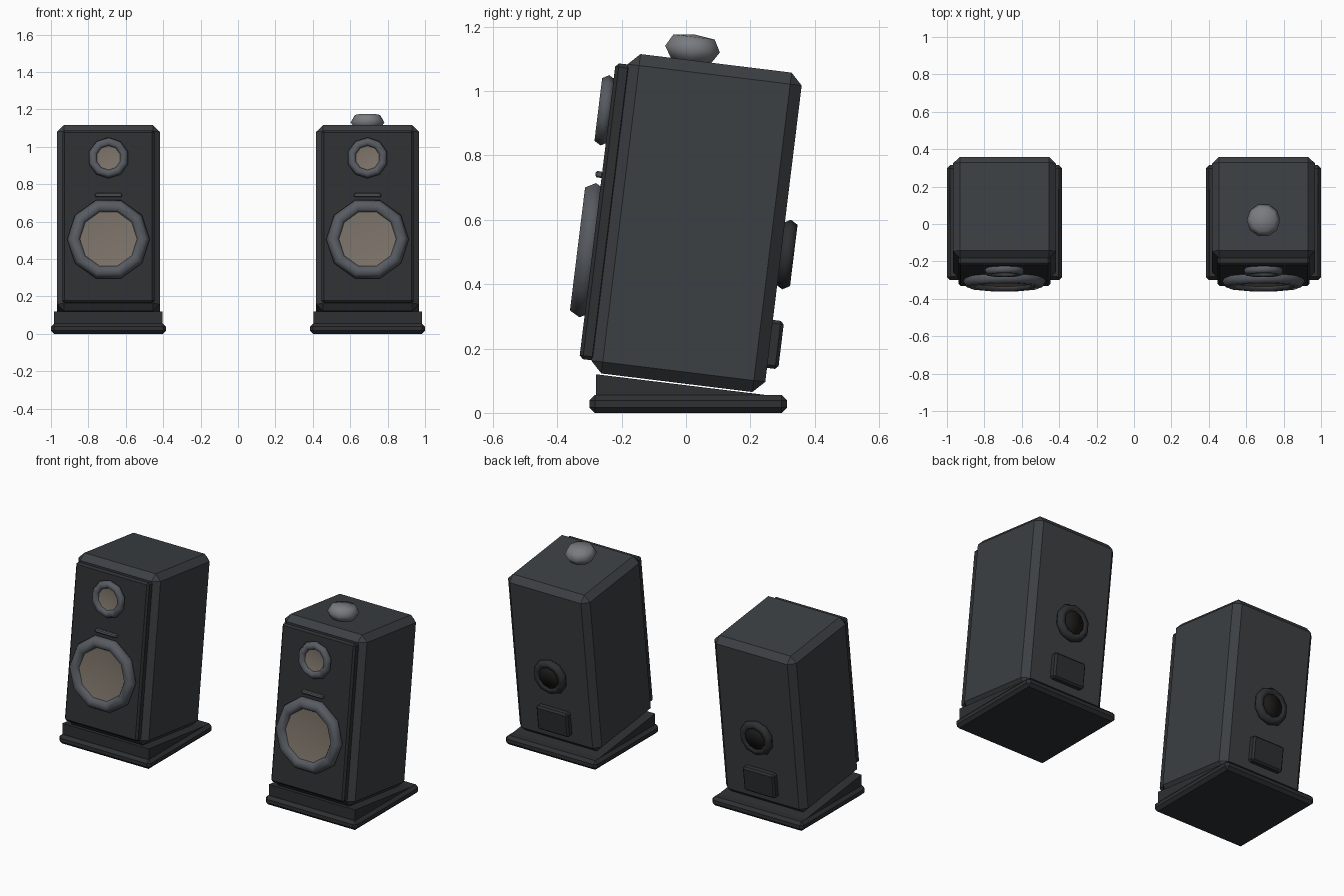
import bpy, bmesh
from math import sin, cos, pi, radians
from mathutils import Matrix, Vector

if "Cube" in bpy.data.objects:
    bpy.data.objects.remove(bpy.data.objects["Cube"])


def material(name, rgb):
    m = bpy.data.materials.new(name)
    m.diffuse_color = (*rgb, 1)
    m.use_nodes = True
    m.node_tree.nodes["Principled BSDF"].inputs["Base Color"].default_value = m.diffuse_color
    return m


BODY = material("charcoal", (0.045, 0.05, 0.056))
PANEL = material("dark_panel", (0.027, 0.029, 0.032))
TRIM = material("grey_trim", (0.095, 0.105, 0.12))
CONE = material("taupe_cone", (0.20, 0.17, 0.14))
HOLE = material("port_black", (0.012, 0.011, 0.01))
KNOB = material("light_grey", (0.19, 0.20, 0.215))


def finish(name, bm, mat, matrix, smooth=False):
    bmesh.ops.recalc_face_normals(bm, faces=bm.faces)
    me = bpy.data.meshes.new(name)
    bm.to_mesh(me)
    bm.free()
    me.materials.append(mat)
    for p in me.polygons:
        p.use_smooth = smooth
    ob = bpy.data.objects.new(name, me)
    ob.matrix_world = matrix
    bpy.context.collection.objects.link(ob)
    return ob


def box(name, centre, size, bevel, mat, matrix):
    bm = bmesh.new()
    bmesh.ops.create_cube(bm, size=1, matrix=Matrix.Translation(centre) @ Matrix.Diagonal((*size, 1)))
    if bevel:
        bmesh.ops.bevel(bm, geom=bm.edges[:], offset=bevel, segments=1, affect='EDGES')
    return finish(name, bm, mat, matrix)


def lathe(name, profile, sides, mat, matrix, turn=0.0, closed=False):
    """Spin (radius, height) points about local z; radius 0 makes a pole."""
    bm = bmesh.new()
    rings = []
    for r, h in profile:
        if r == 0:
            rings.append([bm.verts.new((0, 0, h))] * sides)
        else:
            rings.append([bm.verts.new((r * cos(turn + 2 * pi * i / sides),
                                        r * sin(turn + 2 * pi * i / sides), h)) for i in range(sides)])
    pairs = list(zip(rings, rings[1:])) + ([(rings[-1], rings[0])] if closed else [])
    for a, b in pairs:
        for i in range(sides):
            j = (i + 1) % sides
            bm.faces.new(list(dict.fromkeys((a[i], a[j], b[j], b[i]))))
    return finish(name, bm, mat, matrix, smooth=True)


def ring(name, major, minor, sides, mat, matrix, turn=0.0):
    pts = [(major + minor * cos(k * pi / 3), minor * sin(k * pi / 3)) for k in range(6)]
    return lathe(name, pts, sides, mat, matrix, turn, closed=True)


def speaker(side, x):
    floor = Matrix.Translation((x, 0, 0))
    # Cabinet frame leans back seven degrees
    lean = Matrix.Translation((x, 0.0325, 0.59)) @ Matrix.Rotation(radians(-7), 4, 'X')

    def front(depth, up):
        return lean @ Matrix.Translation((0, depth, up)) @ Matrix.Rotation(pi / 2, 4, 'X')

    def back(depth, up):
        return lean @ Matrix.Translation((0, depth, up)) @ Matrix.Rotation(-pi / 2, 4, 'X')

    # Stand: bevelled plate and wedge
    box(side + "_base_plate", (0, 0.007, 0.0275), (0.615, 0.615, 0.055), 0.017, PANEL, floor)
    bm = bmesh.new()
    a, b = ([bm.verts.new((s * 0.29, y, z)) for y, z in
             ((-0.28, 0.04), (-0.28, 0.12), (0.295, 0.05), (0.295, 0.04))] for s in (-1, 1))
    bm.faces.new(a)
    bm.faces.new(b)
    for i in range(4):
        j = (i + 1) % 4
        bm.faces.new((a[i], a[j], b[j], b[i]))
    finish(side + "_base_wedge", bm, PANEL, floor)

    # Cabinet and front baffle
    box(side + "_cabinet", (0, 0, 0), (0.55, 0.545, 1.0), 0.036, BODY, lean)
    box(side + "_front_panel", (0, -0.285, 0), (0.49, 0.05, 0.926), 0.011, PANEL, lean)

    # Drivers
    ring(side + "_woofer_ring", 0.184, 0.037, 10, TRIM, front(-0.325, -0.125))
    lathe(side + "_woofer_cone", [(0.165, 0.012), (0, -0.008)], 10, CONE, front(-0.325, -0.125))
    ring(side + "_tweeter_ring", 0.086, 0.024, 10, TRIM, front(-0.325, 0.313), pi / 2)
    lathe(side + "_tweeter_cone", [(0.07, 0.006), (0, -0.006)], 10, CONE, front(-0.325, 0.313), pi / 2)
    box(side + "_trim_bar", (0, -0.318, 0.113), (0.145, 0.024, 0.02), 0.005, TRIM, lean)

    # Rear port and terminal plate
    ring(side + "_port_ring", 0.083, 0.026, 10, PANEL, back(0.29, -0.063), pi / 2)
    lathe(side + "_port_hole", [(0.07, -0.02), (0.07, 0.016), (0, 0.016)], 10, HOLE,
          back(0.29, -0.063), pi / 2)
    box(side + "_terminal_plate", (0, 0.285, -0.345), (0.21, 0.045, 0.15), 0.01, PANEL, lean)
    return lean


speaker("left", -0.6925)
lean = speaker("right", 0.6925)

# Volume knob on the right cabinet only
lathe("volume_knob", [(0, 0.495), (0.065, 0.497), (0.09, 0.535), (0.068, 0.573), (0, 0.581)], 10,
      KNOB, lean @ Matrix.Translation((0, -0.078, 0)))
